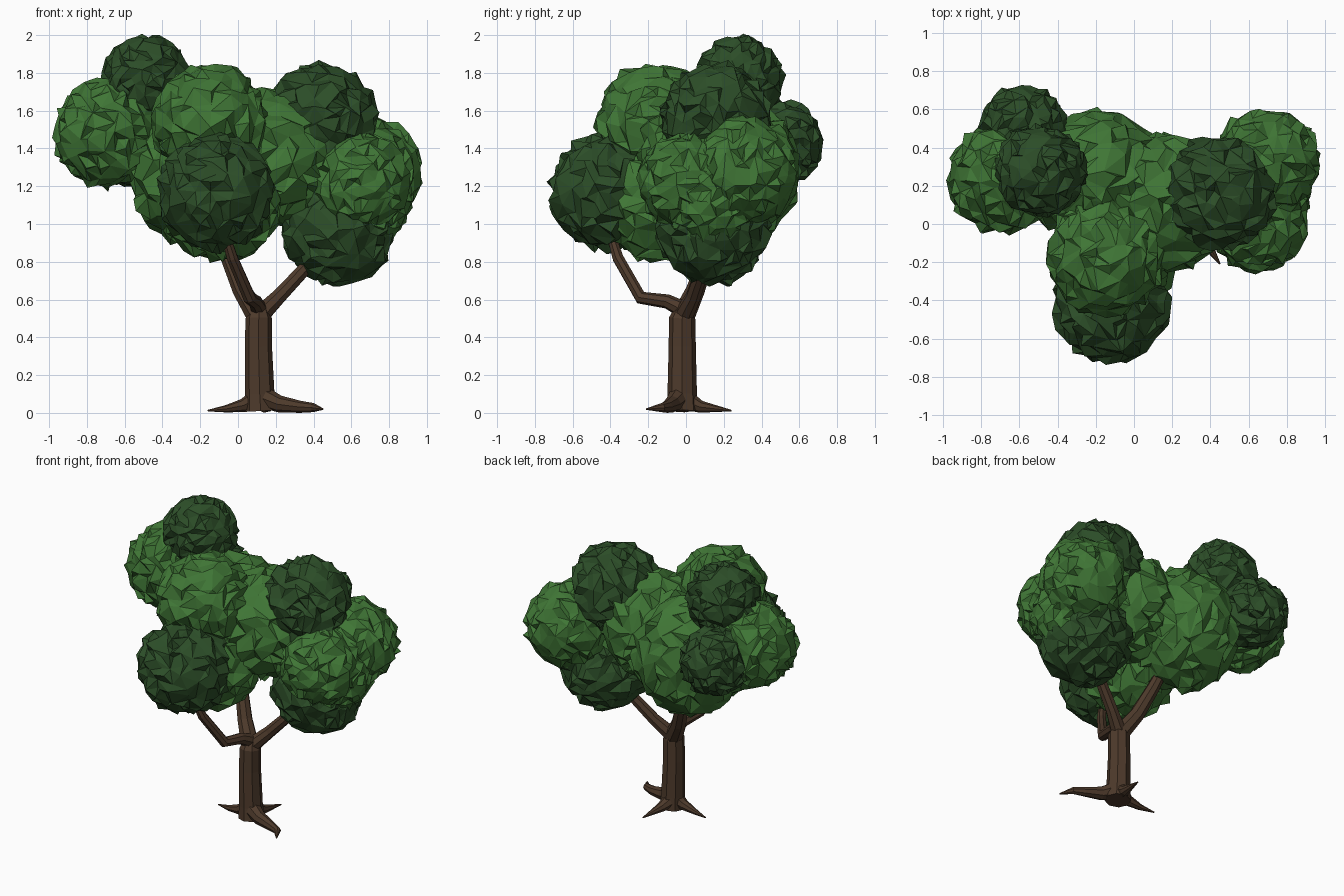
import bpy, bmesh, random
from mathutils import Vector

random.seed(4)


def material(name, rgb):
    m = bpy.data.materials.new(name)
    m.diffuse_color = (*rgb, 1)
    return m


BARK = material("bark", (0.075, 0.042, 0.024))
LIGHT = material("light_leaf", (0.05, 0.18, 0.036))
DARK = material("dark_leaf", (0.025, 0.075, 0.021))


def limb(name, points):
    """Faceted tapering tube through (x, y, z, radius) points."""
    cu = bpy.data.curves.new(name, "CURVE")
    cu.dimensions = "3D"
    cu.bevel_depth = 1.0
    cu.bevel_resolution = 2
    cu.use_fill_caps = True
    sp = cu.splines.new("POLY")
    sp.points.add(len(points) - 1)
    sp.use_smooth = False
    for p, (x, y, z, r) in zip(sp.points, points):
        p.co = (x, y, z, 1)
        p.radius = r
    cu.materials.append(BARK)
    ob = bpy.data.objects.new(name, cu)
    bpy.context.collection.objects.link(ob)


def leaf_clump(name, centre, size, mat):
    """Rough ball of irregular flat facets."""
    bm = bmesh.new()
    bmesh.ops.create_icosphere(bm, subdivisions=4, radius=1)
    for v in bm.verts:
        n = v.co.copy()
        jitter = Vector([random.uniform(-0.055, 0.055) for _ in range(3)])
        n = n * random.uniform(0.91, 1.03) + jitter
        v.co = Vector(c + a * s for c, a, s in zip(centre, n, size))
    me = bpy.data.meshes.new(name)
    bm.to_mesh(me)
    bm.free()
    me.materials.append(mat)
    ob = bpy.data.objects.new(name, me)
    bpy.context.collection.objects.link(ob)
    dec = ob.modifiers.new("facets", "DECIMATE")
    dec.ratio = 0.42


# Trunk
limb("trunk", [(0.12, -0.02, 0.01, 0.085), (0.115, -0.02, 0.1, 0.078),
               (0.108, -0.02, 0.35, 0.072), (0.11, -0.02, 0.5, 0.07),
               (0.11, -0.01, 0.56, 0.045)])

# Roots
limb("left_root", [(0.11, -0.02, 0.08, 0.06), (0.03, -0.02, 0.04, 0.036),
                   (-0.06, -0.01, 0.022, 0.02), (-0.16, 0.01, 0.012, 0.004)])
limb("right_root", [(0.12, -0.03, 0.09, 0.06), (0.22, -0.07, 0.047, 0.045),
                    (0.33, -0.1, 0.032, 0.032), (0.4, -0.13, 0.028, 0.024),
                    (0.45, -0.21, 0.02, 0.004)])
limb("back_root", [(0.11, 0.0, 0.07, 0.055), (0.14, 0.08, 0.032, 0.032),
                   (0.17, 0.24, 0.012, 0.004)])

# Branches
limb("front_branch", [(0.11, -0.02, 0.55, 0.045), (0.09, -0.1, 0.59, 0.038),
                      (0.06, -0.24, 0.61, 0.035), (-0.03, -0.36, 0.82, 0.031),
                      (-0.1, -0.43, 1.05, 0.02)])
limb("right_branch", [(0.12, -0.01, 0.52, 0.052), (0.22, 0.04, 0.62, 0.041),
                      (0.36, 0.09, 0.77, 0.037), (0.52, 0.13, 0.95, 0.02)])
limb("back_branch", [(0.1, -0.01, 0.52, 0.06), (0.02, 0.05, 0.65, 0.05),
                     (-0.06, 0.12, 0.85, 0.043), (-0.16, 0.22, 1.15, 0.025)])

# Canopy: x, y, z, radius, leaf colour
clumps = [
    (-0.49, 0.28, 1.76, 0.24, DARK),
    (-0.58, 0.50, 1.43, 0.23, DARK),
    (-0.69, 0.24, 1.48, 0.29, LIGHT),
    (-0.15, -0.17, 1.54, 0.31, LIGHT),
    (-0.12, -0.42, 1.17, 0.31, DARK),
    (-0.09, -0.16, 1.12, 0.32, LIGHT),
    (0.44, 0.16, 1.55, 0.30, DARK),
    (0.69, 0.32, 1.28, 0.285, LIGHT),
    (0.65, 0.01, 1.22, 0.265, LIGHT),
    (0.66, 0.13, 1.13, 0.26, LIGHT),
    (0.53, 0.14, 0.98, 0.305, DARK),
    (0.16, 0.11, 1.35, 0.365, LIGHT),
]
for i, (x, y, z, r, mat) in enumerate(clumps, 1):
    leaf_clump(f"leaf_clump_{i}", (x, y, z), (r, r, r), mat)
leaf_clump("back_leaf_clump", (-0.2, 0.24, 1.28), (0.38, 0.36, 0.42), LIGHT)
